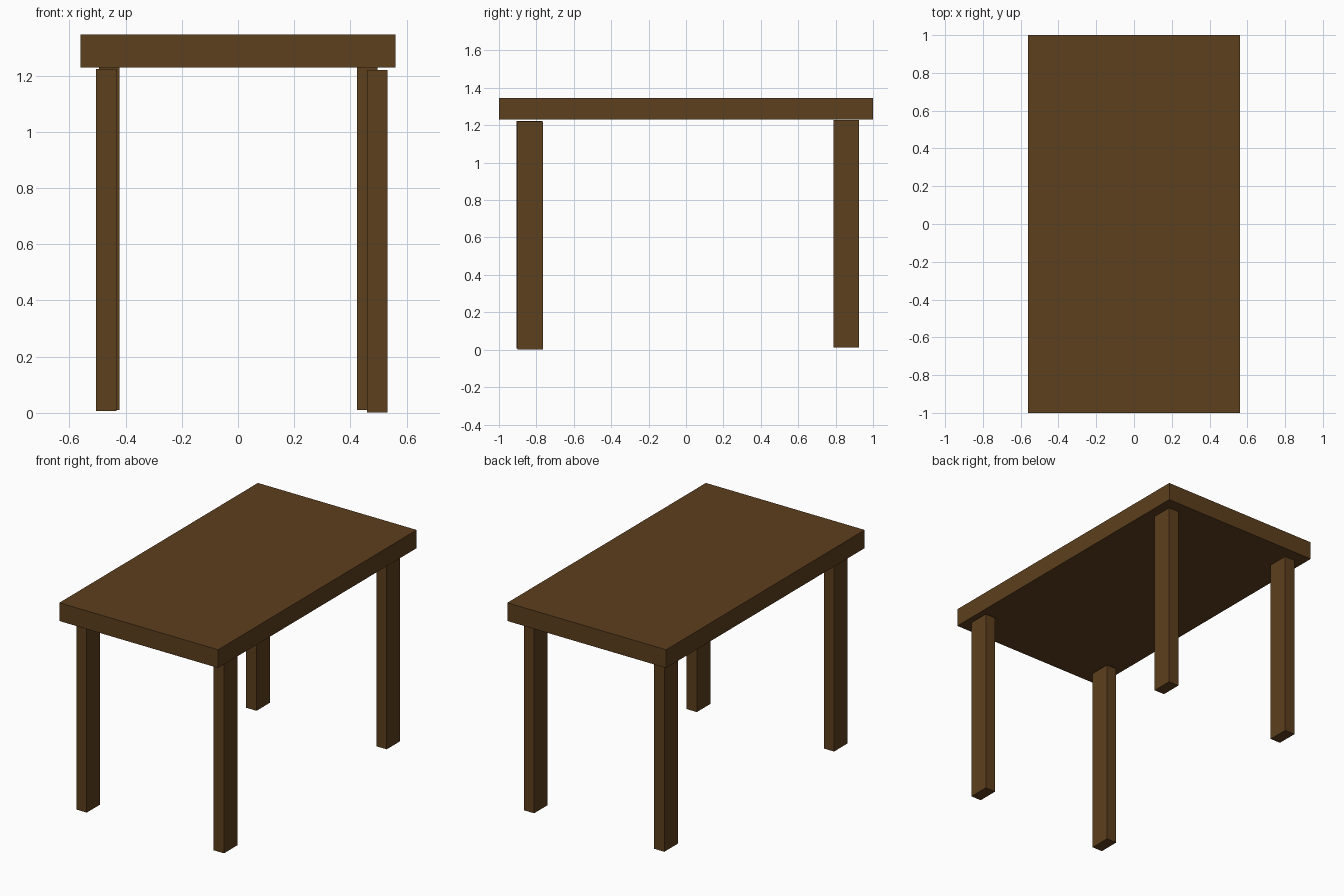
import bpy

if "Cube" in bpy.data.objects:
    bpy.data.objects.remove(bpy.data.objects["Cube"])

wood = bpy.data.materials.new("dark_wood")
wood.diffuse_color = (0.11, 0.05, 0.013, 1)
wood.use_nodes = True
wood.node_tree.nodes["Principled BSDF"].inputs["Base Color"].default_value = wood.diffuse_color


def box(name, center, size):
    bpy.ops.mesh.primitive_cube_add(size=1, location=center)
    ob = bpy.context.object
    ob.name = name
    ob.scale = size
    bpy.ops.object.transform_apply(location=False, rotation=False, scale=True)
    ob.data.materials.append(wood)
    return ob


# Table top
box("table_top", (0, 0, 1.2875), (1.12, 2.0, 0.116))

# Four legs, each placed slightly unevenly: centre x, centre y, foot height
LEG = (0.073, 0.136, 1.217)
legs = {
    "front_left_leg": (-0.469, -0.838, 0.006),
    "front_right_leg": (0.495, -0.832, 0.002),
    "back_left_leg": (-0.4575, 0.856, 0.011),
    "back_right_leg": (0.4605, 0.856, 0.011),
}
for name, (x, y, foot) in legs.items():
    box(name, (x, y, foot + LEG[2] / 2), LEG)
